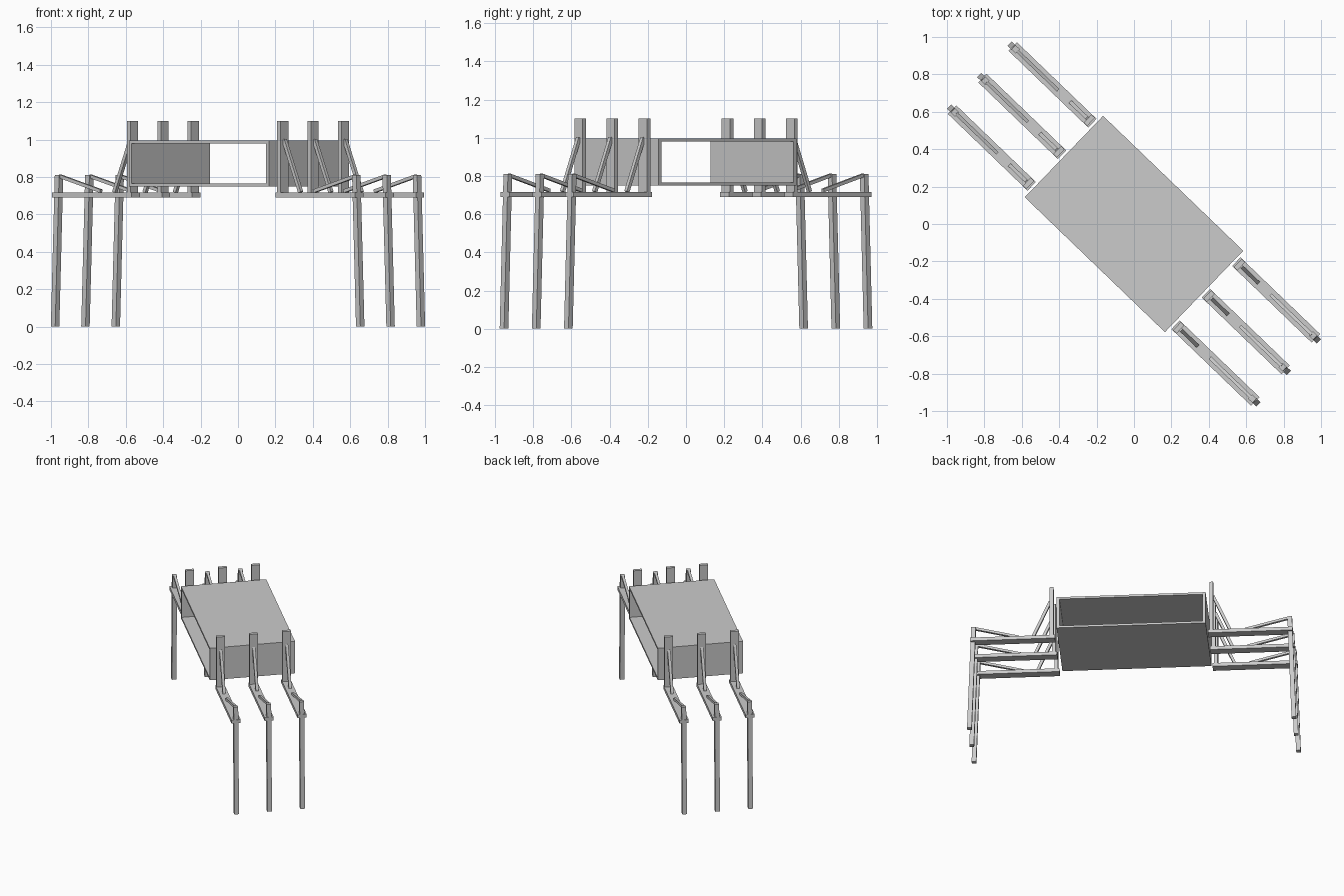
import bpy, math
from mathutils import Vector, Matrix

if "Cube" in bpy.data.objects:
    bpy.data.objects.remove(bpy.data.objects["Cube"], do_unlink=True)

grey = bpy.data.materials.new("plain_grey")
grey.use_nodes = True
grey.diffuse_color = (0.6, 0.6, 0.6, 1)
grey.node_tree.nodes["Principled BSDF"].inputs["Base Color"].default_value = (0.6, 0.6, 0.6, 1)

# The whole body is turned diagonally; parts are laid out along its long axis
TURN = Matrix.Rotation(math.radians(-43.9), 4, 'Z')


def finish(name, local):
    bpy.ops.mesh.primitive_cube_add(size=1)
    ob = bpy.context.object
    ob.name = name
    ob.data.transform(TURN @ local)
    ob.data.materials.append(grey)


def box(name, lo, hi, side=Matrix.Identity(4)):
    lo, hi = Vector(lo), Vector(hi)
    finish(name, side @ Matrix.Translation((lo + hi) / 2) @ Matrix.Diagonal((*(hi - lo), 1)))


def bar(name, a, b, width, side):
    """Square bar between two points lying in one vertical plane."""
    a, b = Vector(a), Vector(b)
    d = b - a
    tilt = Matrix.Rotation(math.atan2(d.x, d.z), 4, 'Y')
    finish(name, side @ Matrix.Translation((a + b) / 2) @ tilt
           @ Matrix.Diagonal((width, width, d.length, 1)))


# Body: two plates joined by end walls, long sides open
L, W = 0.52, 0.302
box("top_plate", (-L, -W, 0.98), (L, W, 0.996))
box("bottom_plate", (-L, -W, 0.75), (L, W, 0.766))

for end, angle in (("front", 0), ("back", math.pi)):
    side = Matrix.Rotation(angle, 4, 'Z')
    box(end + "_end_wall", (L - 0.02, -W, 0.766), (L, W, 0.98), side)

    # Three legs at each end
    for i in (-1, 0, 1):
        v = i * 0.234
        tag = f"{end}_{i + 2}"
        box("post_" + tag, (0.544, v - 0.03, 0.715), (0.57, v + 0.03, 1.10), side)
        box("arm_" + tag, (0.534, v - 0.032, 0.69), (1.125, v + 0.032, 0.716), side)
        bar("leg_" + tag, (1.132, v, 0.001), (1.103, v, 0.81), 0.032, side)
        bar("post_brace_" + tag, (0.568, v, 1.0), (0.69, v, 0.718), 0.02, side)
        bar("leg_brace_" + tag, (0.79, v, 0.724), (1.095, v, 0.804), 0.018, side)
